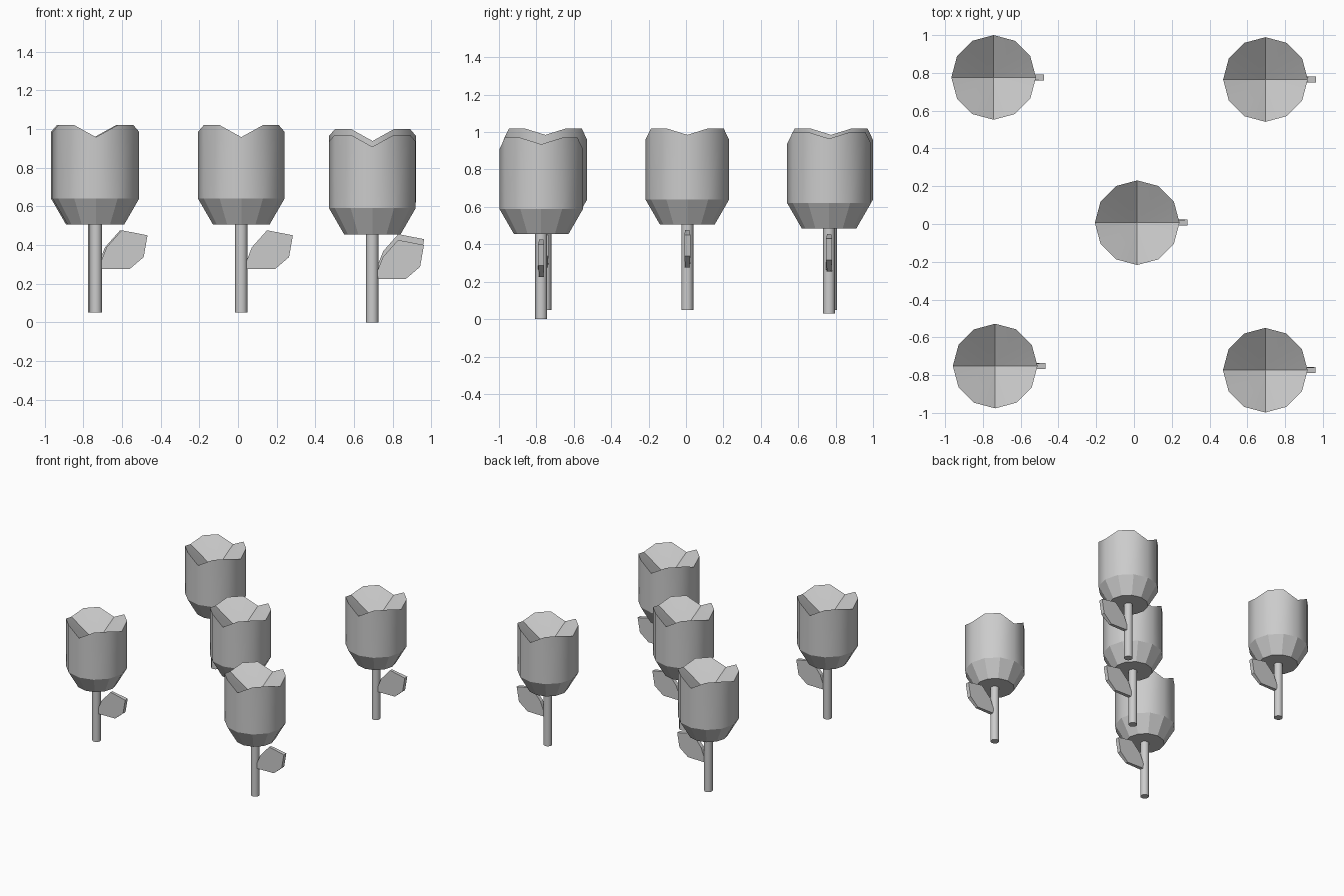
import bpy, bmesh
from math import cos, sin, pi

cube = bpy.data.objects.get("Cube")
if cube:
    bpy.data.objects.remove(cube, do_unlink=True)

grey = bpy.data.materials.new("soft grey")
grey.use_nodes = True
colour = (0.6, 0.6, 0.6, 1)
grey.diffuse_color = colour
grey.node_tree.nodes["Principled BSDF"].inputs["Base Color"].default_value = colour

SIDES = 12
RADIUS = 0.224


def finish(bm, name):
    bmesh.ops.recalc_face_normals(bm, faces=bm.faces)
    mesh = bpy.data.meshes.new(name)
    bm.to_mesh(mesh)
    bm.free()
    mesh.materials.append(grey)
    return mesh


def ring(bm, radius, height):
    """One ring of the bloom; height is a function of the corner index."""
    return [bm.verts.new((radius * cos(2 * pi * i / SIDES),
                          radius * sin(2 * pi * i / SIDES), height(i)))
            for i in range(SIDES)]


def rim_height(i):
    """Four petals: the rim dips on the axes, a little more front and back."""
    if i % 6 == 0:
        return 0.935
    return 0.908 if i % 3 == 0 else 0.97


def bloom_mesh():
    bm = bmesh.new()
    base = ring(bm, 0.146, lambda i: 0.455)
    shoulder = ring(bm, RADIUS, lambda i: 0.59)
    rim = ring(bm, RADIUS, rim_height)
    heart = bm.verts.new((0, 0, 0.785))
    bm.faces.new(base)
    for i in range(SIDES):
        j = (i + 1) % SIDES
        bm.faces.new((base[i], base[j], shoulder[j], shoulder[i]))
        wall = bm.faces.new((shoulder[i], shoulder[j], rim[j], rim[i]))
        wall.smooth = True
        inner = bm.faces.new((rim[i], rim[j], heart))
        inner.smooth = True
    bm.edges.ensure_lookup_table()
    # Keep the rim, the shoulder and the four petal creases crisp
    creases = {rim[i] for i in range(0, SIDES, 3)}
    for e in bm.edges:
        a, b = e.verts
        if (a in rim and b in rim) or (a in shoulder and b in shoulder):
            e.smooth = False
        elif heart in (a, b) and e.other_vert(heart) in creases:
            e.smooth = False
    return finish(bm, "bloom")


def stem_mesh():
    bm = bmesh.new()
    bmesh.ops.create_cone(bm, cap_ends=True, segments=SIDES, radius1=0.032,
                          radius2=0.032, depth=0.47)
    bmesh.ops.translate(bm, verts=bm.verts, vec=(0, 0, 0.235))
    for f in bm.faces:
        f.smooth = len(f.verts) == 4
    for e in bm.edges:
        e.smooth = abs(e.verts[0].co.z - e.verts[1].co.z) > 0.1
    return finish(bm, "stem")


def leaf_mesh():
    # Outline (x, z) with half thickness, thinner at top and bottom
    outline = [(0.02, 0.225, 0.015), (0.174, 0.225, 0.011), (0.247, 0.287, 0.016),
               (0.267, 0.40, 0.016), (0.133, 0.426, 0.011), (0.055, 0.338, 0.016),
               (0.02, 0.25, 0.016)]
    bm = bmesh.new()
    front = [bm.verts.new((x, -t, z)) for x, z, t in outline]
    back = [bm.verts.new((x, t, z)) for x, z, t in outline]
    bm.faces.new(front)
    bm.faces.new(back)
    for i in range(len(outline)):
        j = (i + 1) % len(outline)
        bm.faces.new((front[i], front[j], back[j], back[i]))
    return finish(bm, "leaf")


parts = {"bloom": bloom_mesh(), "stem": stem_mesh(), "leaf": leaf_mesh()}

# Five flowers: one in the middle, four at the corners
places = {
    "middle": (0.017, 0.007, 0.05),
    "back_right": (-0.743, 0.776, 0.05),
    "back_left": (0.696, 0.765, 0.03),
    "front_right": (-0.735, -0.752, 0.05),
    "front_left": (0.695, -0.774, 0.0),
}
for place, location in places.items():
    for part, mesh in parts.items():
        obj = bpy.data.objects.new(f"{place}_{part}", mesh)
        obj.location = location
        bpy.context.collection.objects.link(obj)
